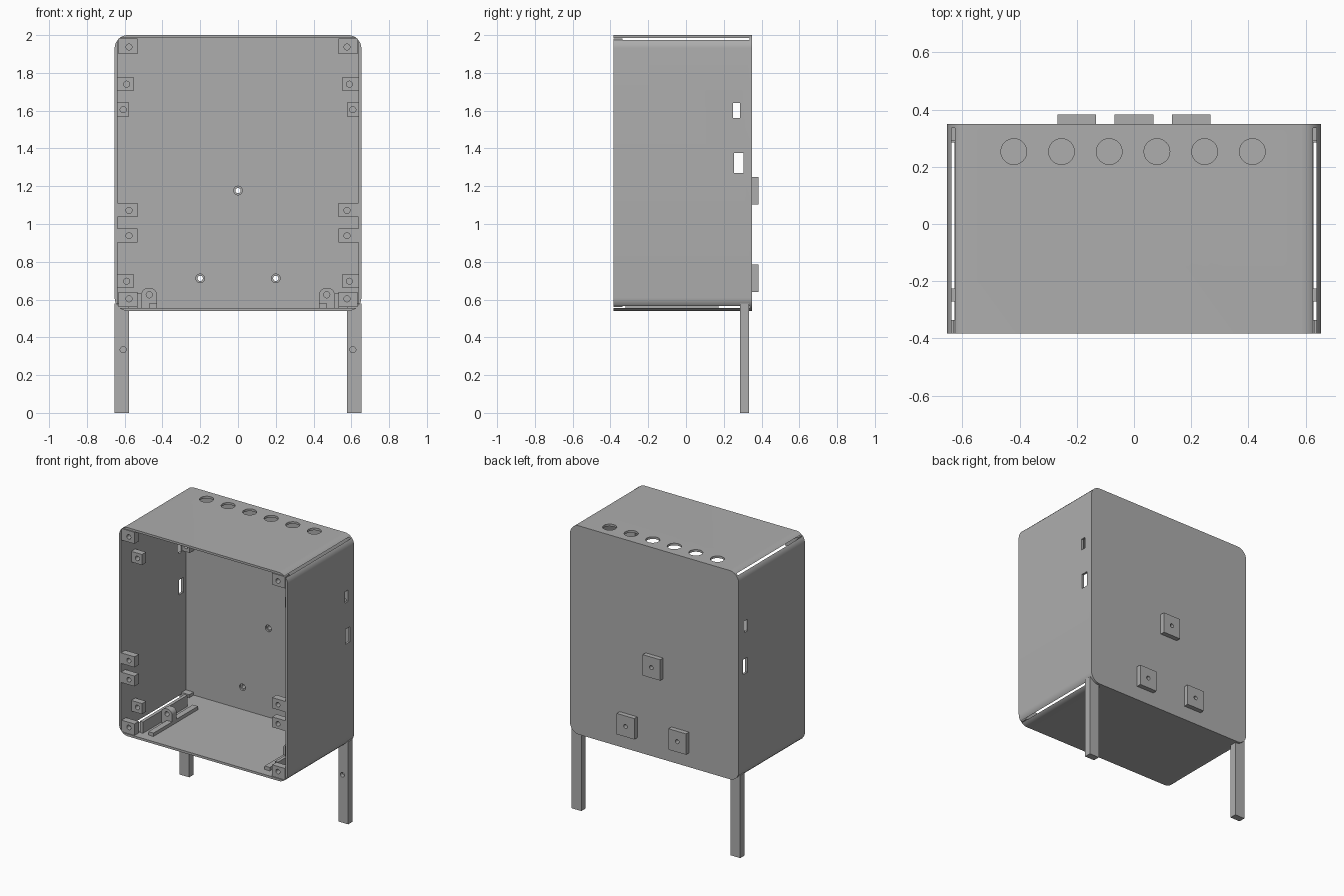
import bpy, bmesh, math
from mathutils import Matrix, Vector

cube = bpy.data.objects.get("Cube")
if cube:
    bpy.data.objects.remove(cube, do_unlink=True)

grey = bpy.data.materials.new("plain_grey")
grey.use_nodes = True
COLOUR = (0.42, 0.42, 0.42, 1)
grey.diffuse_color = COLOUR
grey.node_tree.nodes["Principled BSDF"].inputs["Base Color"].default_value = COLOUR


def finish(name, bm):
    mesh = bpy.data.meshes.new(name)
    bmesh.ops.recalc_face_normals(bm, faces=bm.faces)
    bm.to_mesh(mesh)
    bm.free()
    mesh.materials.append(grey)
    ob = bpy.data.objects.new(name, mesh)
    bpy.context.collection.objects.link(ob)
    return ob


def box(name, x, y, z, radius=0, rounded=lambda e: True):
    """Box from (min, max) ranges; edges along y may be rounded."""
    bm = bmesh.new()
    bmesh.ops.create_cube(bm, size=1)
    for v in bm.verts:
        v.co = Vector([r[0] if c < 0 else r[1] for r, c in zip((x, y, z), v.co)])
    if radius:
        edges = [e for e in bm.edges
                 if abs(e.verts[0].co.y - e.verts[1].co.y) > 1e-4 and rounded(e)]
        bmesh.ops.bevel(bm, geom=edges, offset=radius, segments=10,
                        profile=0.5, affect='EDGES')
    return finish(name, bm)


def rod(centre, radius, depth, axis='Y', sides=32):
    bm = bmesh.new()
    turn = Matrix.Rotation(math.pi / 2, 4, 'X') if axis == 'Y' else Matrix()
    bmesh.ops.create_cone(bm, cap_ends=True, segments=sides, radius1=radius,
                          radius2=radius, depth=depth,
                          matrix=Matrix.Translation(centre) @ turn)
    return finish("cutter", bm)


def cut(target, cutters):
    bpy.context.view_layer.objects.active = target
    for c in cutters:
        mod = target.modifiers.new("cut", 'BOOLEAN')
        mod.operation = 'DIFFERENCE'
        mod.solver = 'EXACT'
        mod.object = c
        bpy.ops.object.modifier_apply(modifier=mod.name)
        bpy.data.objects.remove(c, do_unlink=True)
    return target


# Open-fronted case; the square cavity breaks through the rounded corners
FRONT, BACK, INNER_BACK = -0.383, 0.35, 0.335
IN_X, FLOOR, CEILING = 0.637, 0.556, 1.985
case = box("case", (-0.653, 0.653), (FRONT, BACK), (0.54, 2), 0.07)
cutters = [box("cutter", (-IN_X, IN_X), (-1, INNER_BACK), (FLOOR, CEILING))]

# Cable holes in the top
cutters += [rod((-0.42 + i * 0.1667, 0.253, 2), 0.045, 0.1, 'Z') for i in range(6)]

# Slots through both side walls
for y, z in (((0.25, 0.285), (1.56, 1.64)), ((0.255, 0.305), (1.27, 1.375))):
    cutters.append(box("cutter", (-1, 1), y, z))

# Back pads with screw holes
for i, (x, z) in enumerate(((0, 1.177), (-0.2, 0.712), (0.2, 0.712))):
    cutters.append(rod((x, INNER_BACK, z), 0.023, 0.1))
    pad = box(f"back_pad_{i + 1}", (x - 0.068, x + 0.068), (BACK - 0.003, 0.383),
              (z - 0.073, z + 0.073))
    cut(pad, [rod((x, BACK, z), 0.014, 0.2)])
cut(case, cutters)


def mirrored(s, a, b):
    return tuple(sorted((s * a, s * b)))


# Screw blocks: name, inner x, y range, z range, hole x, hole z
LIP, SET_BACK = (FRONT, -0.335), (-0.27, -0.225)
BLOCKS = (
    ("top_corner_block", 0.533, LIP, (1.9, 1.981), 0.577, 1.937),
    ("upper_block", 0.554, SET_BACK, (1.703, 1.777), 0.59, 1.74),
    ("rear_block", 0.577, (0.29, INNER_BACK), (1.568, 1.642), 0.608, 1.605),
    ("middle_block", 0.533, LIP, (1.036, 1.11), 0.577, 1.072),
    ("lower_middle_block", 0.533, LIP, (0.903, 0.975), 0.577, 0.938),
    ("lower_block", 0.554, SET_BACK, (0.66, 0.734), 0.59, 0.697),
    ("bottom_corner_block", 0.533, LIP, (0.56, 0.64), 0.577, 0.604),
)

for side, s in (("left", 1), ("right", -1)):
    for name, x, y, z, hx, hz in BLOCKS:
        outer = 0.633 if "corner" in name else IN_X
        block = box(f"{side}_{name}", mirrored(s, x, outer), y, z)
        cut(block, [rod((s * hx, y[0], hz), 0.016, 0.07, sides=24)])

    # Leg with a blind screw hole
    leg = box(f"{side}_leg", mirrored(s, 0.577, 0.653), (0.285, 0.333), (0, 0.578))
    cut(leg, [rod((s * 0.608, 0.285, 0.335), 0.016, 0.05, sides=24)])

    # Floor rail: tall fence, low strip and a round-topped screw tab
    length = (-0.32, 0.172)
    box(f"{side}_rail_fence", mirrored(s, 0.512, 0.535), length, (FLOOR, 0.635))
    box(f"{side}_rail_strip", mirrored(s, 0.43, 0.47), length, (FLOOR, 0.58))
    tab = box(f"{side}_rail_tab", mirrored(s, 0.43, 0.512), (-0.115, -0.065),
              (FLOOR, 0.66), 0.034, lambda e: e.verts[0].co.z > 0.6)
    cut(tab, [rod((s * 0.47, -0.09, 0.625), 0.016, 0.2, sides=24)])

# Smooth curved surfaces, keep edges sharp
bpy.ops.object.select_all(action='DESELECT')
for ob in bpy.context.collection.objects:
    if ob.type == 'MESH' and ob.data.materials and ob.data.materials[0] == grey:
        ob.select_set(True)
        bpy.context.view_layer.objects.active = ob
bpy.ops.object.shade_smooth_by_angle(angle=math.radians(30))
